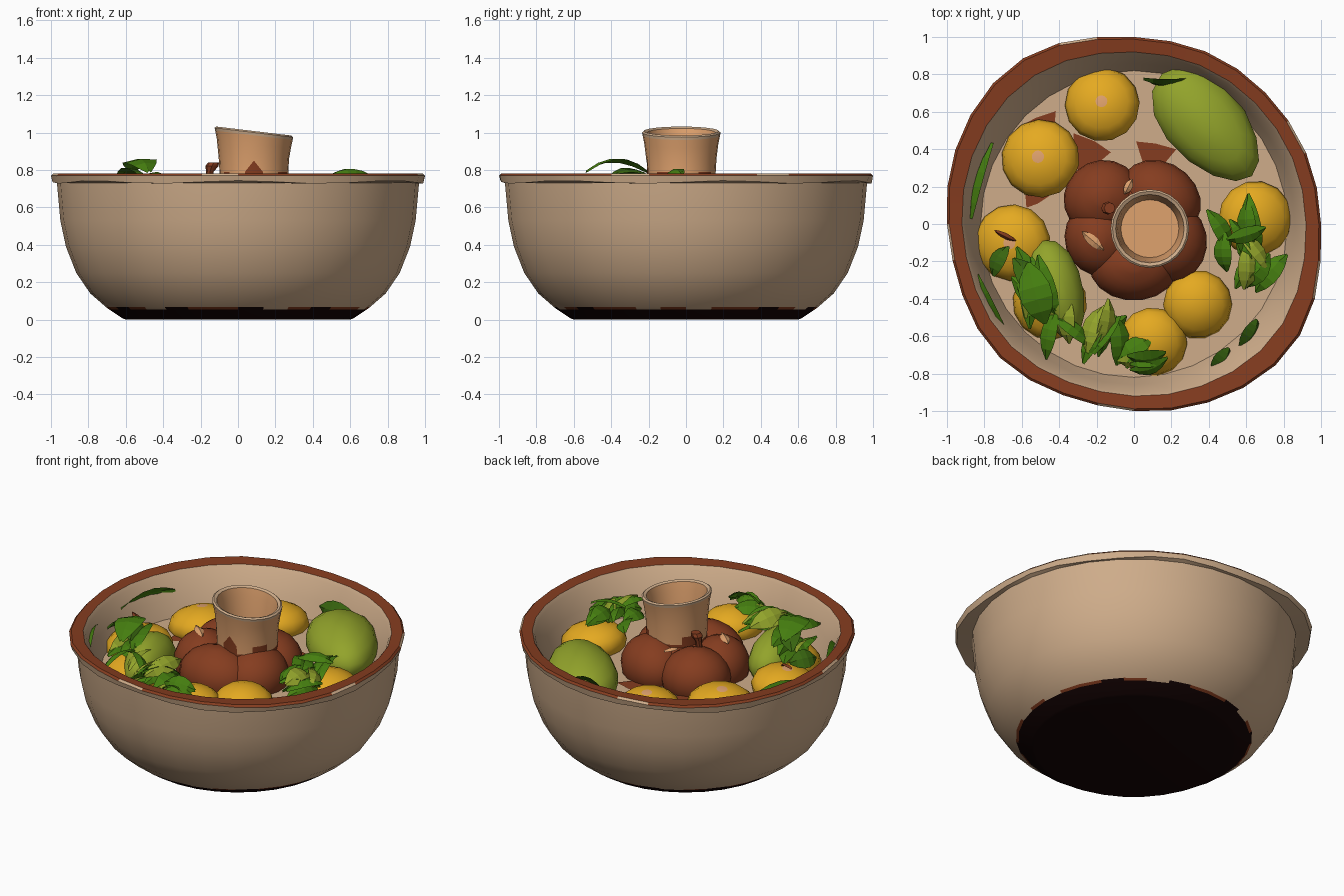
import bpy, math, random
from mathutils import Vector, Matrix

if "Cube" in bpy.data.objects:
    bpy.data.objects.remove(bpy.data.objects["Cube"])

random.seed(4)

def mat(name, r, g, b):
    m = bpy.data.materials.new(name)
    m.diffuse_color = (r, g, b, 1)
    m.use_nodes = True
    m.node_tree.nodes["Principled BSDF"].inputs["Base Color"].default_value = m.diffuse_color
    return m

CLAY = mat("beige clay", .62, .415, .255)
BROWN = mat("brown glaze", .235, .046, .014)
DARK = mat("dark base", .007, .001, .001)
YELLOW = mat("yellow fruit", .78, .40, .015)
LIME = mat("avocado green", .29, .37, .024)
LEAF = mat("leaf green", .06, .21, .005)
DEEP = mat("deep leaf green", .04, .13, .005)
ORANGE = mat("pale orange clay", .74, .36, .155)

def make(name, verts, faces, mats, rule=None, smooth=True, angle=40):
    me = bpy.data.meshes.new(name)
    me.from_pydata([tuple(v) for v in verts], [], faces)
    for m in mats:
        me.materials.append(m)
    me.update()
    if rule:
        for p in me.polygons:
            p.material_index = rule(p)
    ob = bpy.data.objects.new(name, me)
    bpy.context.collection.objects.link(ob)
    if smooth:
        bpy.ops.object.select_all(action='DESELECT')
        ob.select_set(True)
        bpy.context.view_layer.objects.active = ob
        bpy.ops.object.shade_smooth_by_angle(angle=math.radians(angle))
    return ob

def lathe(name, profile, segs, mats, rule=None, warp=None, angle=40):
    """Spin (r, z) pairs, bottom outside first, closing both ends."""
    verts, faces, n = [], [], len(profile)
    for i, (r, z) in enumerate(profile):
        for k in range(segs):
            t = 2 * math.pi * k / segs
            v = Vector((r * math.cos(t), r * math.sin(t), z))
            verts.append(warp(v, t, i) if warp else v)
    for i in range(n - 1):
        for k in range(segs):
            j = (k + 1) % segs
            a = i * segs
            faces.append((a + k, a + j, a + segs + j, a + segs + k))
    faces.append(tuple(reversed(range(segs))))
    faces.append(tuple(range((n - 1) * segs, n * segs)))
    return make(name, verts, faces, mats, rule, angle=angle)

# bowl with a wavy flared rim, glazed lip and dark foot
FLOOR = .53
SEGS = 32
bowl_profile = [(.60, 0), (.615, .005), (.69, .055), (.705, .066), (.79, .14), (.865, .25),
                (.92, .39), (.95, .53), (.968, .73), (.992, .735), (1.0, .77), (.988, .782),
                (.92, .776), (.905, .755), (.86, .64), (.82, FLOOR)]

def bowl_warp(v, t, i):
    if 9 <= i <= 13:
        s = math.sin(2 * t)
        k = .035 * s * s - .032 * s + .01 * math.sin(5 * t + 1) * s
        k *= 1 if i < 12 else .6
        v.x *= 1 + k
        v.y *= 1 + k
        if i == 9:
            v.z += .008 * math.sin(7 * t)
    return v

def bowl_rule(p):
    band, k = divmod(p.index, SEGS)
    if p.index == SEGS * 15 or band < 2:
        return 2
    if band == 2:
        return 0 if k % 5 == 0 else 1 if k % 3 else 2
    return 1 if band == 11 or (band == 10 and k % 7 != 2) else 0

lathe("bowl", bowl_profile, SEGS, [CLAY, BROWN, DARK], bowl_rule, bowl_warp)

# glaze stains on the inner floor
for x, y, s, a in [(-.5, .5, .12, .9), (.1, .36, .12, .3), (-.24, .37, .13, 2.2), (-.54, .15, .08, 0)]:
    pts = [(x + s * q * math.cos(a + k * 1.05), y + s * q * math.sin(a + k * 1.05), FLOOR + .004)
           for k, q in enumerate([1.1, .6, 1, .5, .9, .6])]
    make("floor_stain", pts, [tuple(range(6))], [BROWN], smooth=False)

def blob(name, loc, size, mats, rule=None, segs=14, rings=9, turn=0, taper=0, tilt=0):
    prof = [(max(math.sin(math.pi * i / rings), .16), -math.cos(math.pi * i / rings))
            for i in range(rings + 1)]
    rot = Matrix.Rotation(turn, 3, 'Z') @ Matrix.Rotation(tilt, 3, 'Y')

    def warp(v, t, i):
        q = Vector((v.x * size[0], v.y * size[1] * (1 - taper * v.x), v.z * size[2]))
        return rot @ q + Vector(loc)
    return lathe(name, prof, segs, mats, rule, warp)

# yellow fruits leaning outward, some with a pale tip
for x, y, r, tip in [(-.17, .64, .2, 1), (-.5, .35, .21, 1), (-.65, -.1, .205, 1), (.65, .03, .2, 0),
                     (.34, -.43, .185, 0), (.1, -.63, .185, 0), (-.45, -.42, .2, 1)]:
    blob("yellow_fruit", (x, y, .555), (r, r, .12), [YELLOW, ORANGE if tip else YELLOW],
         lambda p: int(p.index == 14 * 8 + 1), 14, 8, turn=math.atan2(y, x), tilt=.14)

# avocados
blob("large_avocado", (.39, .53, .595), (.37, .215, .16), [LIME], turn=-.85, taper=.12)
blob("small_avocado", (-.41, -.35, .60), (.28, .14, .16), [LIME], turn=1.87 + math.pi, taper=.15)

# brown lobed body around the neck
for x, y, rx, ry, a in [(-.17, .14, .21, .2, .6), (.14, .14, .23, .19, -.6), (.19, -.09, .2, .22, .2),
                        (.0, -.22, .24, .19, 0), (-.19, -.08, .18, .2, .3)]:
    blob("brown_lobe", (x, y, .58), (rx, ry, .18), [BROWN], turn=a, segs=18, rings=12)
blob("brown_core", (.03, -.02, .58), (.30, .30, .165), [BROWN])

# little stem on the brown body
stem = [(.022, .70), (.02, .79), (.035, .82), (.03, .84)]
lathe("brown_stem", stem, 8, [BROWN], None, lambda v, t, i: v + Vector((-.16 + .01 * i, .085, 0)))

# hollow neck with a slanted lip and glaze drips at its foot
neck_profile = [(.182, .62), (.182, .70), (.182, .74), (.184, .79), (.188, .86), (.198, .94),
                (.207, .985), (.21, 1.0), (.20, 1.008), (.183, 1.0), (.172, .95), (.155, .82)]

def neck_warp(v, t, i):
    if 5 <= i <= 10:
        v.z -= v.x * .12
    if i == 3 and abs(t - 4.71) < .1:
        v.z += .06
    return v + Vector((.085, -.025, 0))

def neck_rule(p):
    band, k = divmod(p.index, 24)
    if band < 2 or (band == 2 and k in (2, 3, 9, 10, 14, 17, 18, 21, 22)):
        return 1
    return 2 if band in (6, 7, 8) else 0

lathe("neck", neck_profile, 24, [ORANGE, BROWN, CLAY], neck_rule, neck_warp)

def leaf(loc, heading, length, width, bend, tilt, roll, m):
    """Folded, arched leaf blade centred on loc."""
    verts, faces, n = [], [], 5
    for i in range(n + 1):
        u = i / n
        w = width * (.12 + math.sin(math.pi * u) ** .8) * .5
        z = bend * (1 - (2 * u - 1) ** 2)
        x = (u - .5) * length
        verts += [(x, -w, z), (x, 0, z + .012), (x, w, z)]
    for i in range(n):
        for k in (0, 1):
            a = 3 * i + k
            faces.append((a, a + 3, a + 4, a + 1))
    M = (Matrix.Translation(loc) @ Matrix.Rotation(heading, 4, 'Z')
         @ Matrix.Rotation(tilt, 4, 'Y') @ Matrix.Rotation(roll, 4, 'X'))
    make("leaf", [M @ Vector(v) for v in verts], faces, [m], smooth=False)

# leaf clusters: x, y, z, count, heading, spread, length
for x, y, z, n, head, spread, size in [
        (.55, -.06, .69, 7, -1.1, .11, .28), (.67, -.2, .67, 6, 1.2, .08, .26),
        (-.52, -.34, .69, 7, -1.15, .07, .33), (-.40, -.52, .66, 4, -1.2, .07, .26),
        (-.15, -.58, .66, 8, 1.2, .07, .30), (.03, -.73, .66, 7, .5, .06, .22)]:
    for k in range(n):
        p = (x + random.uniform(-spread, spread), y + random.uniform(-spread, spread),
             z + random.uniform(-.05, .04))
        leaf(p, head + random.uniform(-.6, .6), size * random.uniform(.75, 1.1),
             random.uniform(.08, .12), .04, random.uniform(-.2, .2),
             random.uniform(-.8, .8), LIME if k % 4 == 3 else LEAF)

# single leaves leaning on the wall: x, y, z, heading, length, roll
for x, y, z, head, size, roll in [(-.81, .23, .68, 1.3, .42, -1.1), (-.77, -.4, .68, -1.1, .34, 1.0),
                                  (-.71, -.2, .70, 1.1, .18, -.8), (.46, -.72, .63, .9, .15, .6),
                                  (.61, -.58, .64, 1.0, .17, .7), (.18, .78, .66, 0, .26, 1.2)]:
    leaf((x, y, z), head, size, .11, .03, 0, roll, DEEP if size < .3 else LEAF)

# arched leaves standing over the left cluster, and a dry twig
leaf((-.52, -.37, .785), -1.3, .34, .16, .065, 0, .1, LEAF)
leaf((-.57, -.30, .745), -1.0, .28, .12, .05, 0, -.3, DEEP)
leaf((.6, -.05, .765), .3, .22, .08, .03, 0, .3, LEAF)
leaf((-.69, -.06, .70), -.45, .13, .03, .01, .2, .3, BROWN)

# unglazed streaks on the brown body
leaf((-.22, -.09, .752), -.7, .15, .05, .008, 0, 0, ORANGE)
leaf((-.03, .20, .735), 1.1, .09, .04, .008, 0, 0, ORANGE)
